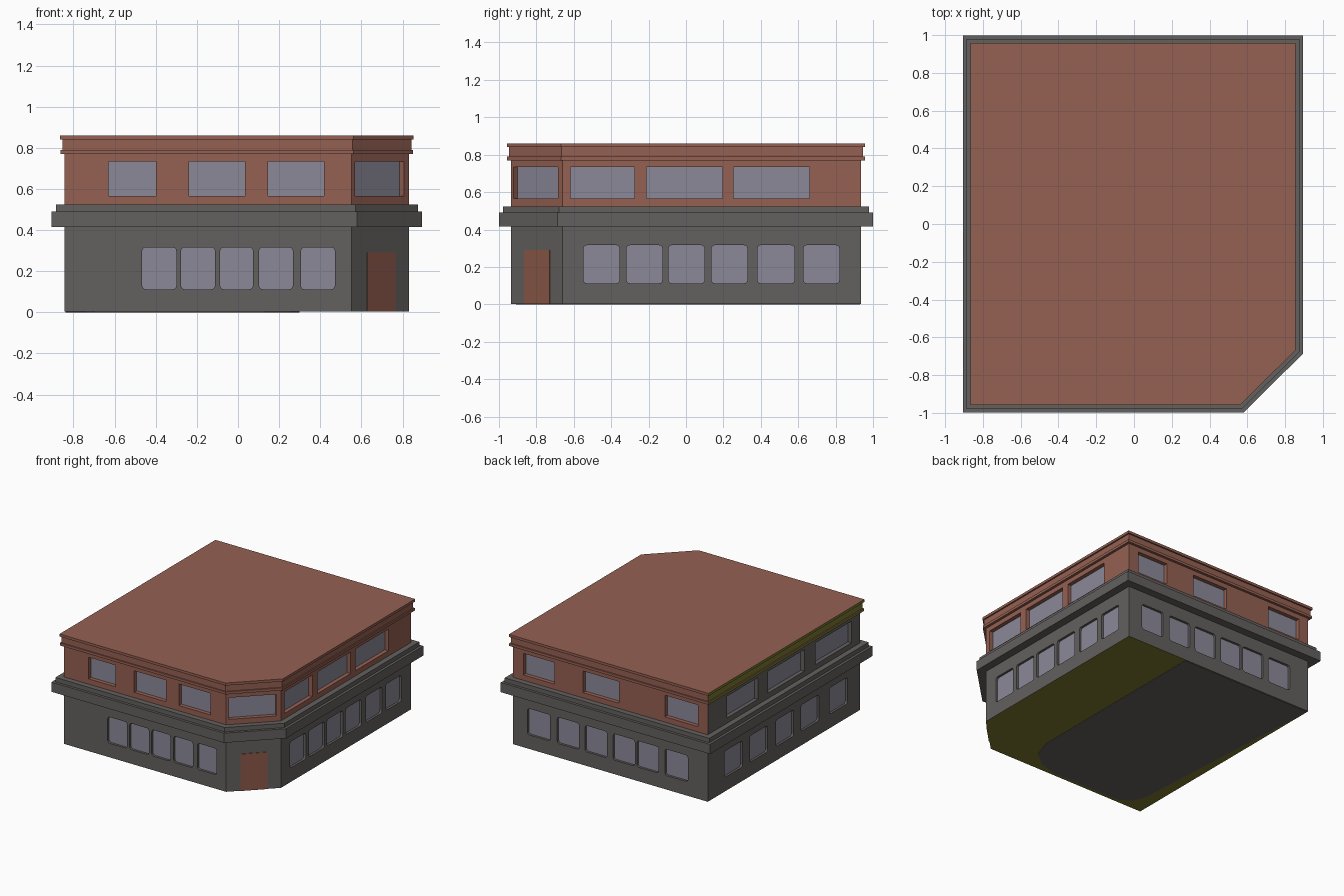
import bpy, bmesh, math
from mathutils import Vector

if "Cube" in bpy.data.objects:
    bpy.data.objects.remove(bpy.data.objects["Cube"])


def material(name, rgb):
    m = bpy.data.materials.new(name)
    m.diffuse_color = (*rgb, 1)
    m.use_nodes = True
    m.node_tree.nodes["Principled BSDF"].inputs["Base Color"].default_value = m.diffuse_color
    return m


BRICK = material("brick_brown", (0.30, 0.118, 0.085))
STONE = material("stone_grey", (0.125, 0.12, 0.113))
GLASS = material("window_glass", (0.26, 0.25, 0.315))
DOOR = material("door_brown", (0.27, 0.10, 0.068))
OLIVE = material("olive", (0.20, 0.19, 0.03))

XL, XR, Y = -0.843, 0.832, 0.936      # wall planes
CX, CY = 0.553, -0.66                 # ends of the cut corner


def ring(e):
    """Building footprint pushed outward by e."""
    k = e * math.tan(math.pi / 8)
    return [(XL - e, Y + e), (XL - e, -Y - e), (CX + k, -Y - e),
            (XR + e, CY - k), (XR + e, Y + e)]


def finish(bm, name, mats):
    bmesh.ops.recalc_face_normals(bm, faces=bm.faces)
    me = bpy.data.meshes.new(name)
    bm.to_mesh(me)
    bm.free()
    for m in mats:
        me.materials.append(m)
    ob = bpy.data.objects.new(name, me)
    bpy.context.collection.objects.link(ob)
    return ob


def loft(name, profile, *mats):
    """Sweep an (offset, height) profile round the footprint, capped."""
    bm = bmesh.new()
    rows = [[bm.verts.new((x, y, z)) for x, y in ring(e)] for e, z in profile]
    for a, b in zip(rows, rows[1:]):
        for i in range(5):
            j = (i + 1) % 5
            bm.faces.new((a[i], a[j], b[j], b[i]))
    bm.faces.new(rows[0])
    bm.faces.new(rows[-1])
    return finish(bm, name, mats)


def rounded(u0, u1, z0, z1, r):
    """Rectangle outline with rounded corners."""
    if r == 0:
        return [(u0, z0), (u1, z0), (u1, z1), (u0, z1)]
    pts = []
    for n, (u, z) in enumerate([(u1 - r, z1 - r), (u0 + r, z1 - r),
                                (u0 + r, z0 + r), (u1 - r, z0 + r)]):
        for s in range(4):
            a = math.pi / 2 * (n + s / 3)
            pts.append((u + r * math.cos(a), z + r * math.sin(a)))
    return pts


# wall frames: origin, direction along the wall, outward direction
H = math.sqrt(0.5)
FRAMES = {
    "front": ((0, -Y, 0), (1, 0, 0), (0, -1, 0)),
    "back": ((0, Y, 0), (1, 0, 0), (0, 1, 0)),
    "right": ((XR, 0, 0), (0, 1, 0), (1, 0, 0)),
    "left": ((XL, 0, 0), (0, 1, 0), (-1, 0, 0)),
    "corner": (((CX + XR) / 2, (CY - Y) / 2, 0), (H, H, 0), (H, -H, 0)),
}


def slab(bm, side, outline, d0, d1):
    """Extruded outline on a wall between two depths."""
    o, t, n = (Vector(v) for v in FRAMES[side])
    up = Vector((0, 0, 1))
    a, b = ([bm.verts.new(o + t * u + up * z + n * d) for u, z in outline]
            for d in (d0, d1))
    bm.faces.new(a)
    bm.faces.new(b)
    for i in range(len(a)):
        j = (i + 1) % len(a)
        bm.faces.new((a[i], a[j], b[j], b[i]))


def windows(wall, prefix, spans, z0, z1, r, depth):
    """Cut recesses in a wall and set a glass pane in each."""
    cut = bmesh.new()
    for side, pairs in spans.items():
        glass = bmesh.new()
        for u0, u1 in pairs:
            shape = rounded(u0, u1, z0, z1, r)
            slab(cut, side, shape, 0.02, -depth)
            slab(glass, side, shape, -depth + 0.004, -depth - 0.003)
        finish(glass, f"{prefix}_{side}_windows", [GLASS])
    cutter = finish(cut, prefix + "_cutter", [])
    cutter.hide_render = True
    mod = wall.modifiers.new("recesses", "BOOLEAN")
    mod.operation, mod.solver, mod.object = "DIFFERENCE", "EXACT", cutter
    dg = bpy.context.evaluated_depsgraph_get()
    me = bpy.data.meshes.new_from_object(wall.evaluated_get(dg))
    wall.modifiers.clear()
    wall.data = me
    bpy.data.objects.remove(cutter)


# ground floor: grey walls with an olive underside
lower = loft("lower_walls", [(0, 0.003), (0, 0.45)], STONE, OLIVE)
windows(lower, "lower", {
    "front": [(-0.466, -0.30), (-0.277, -0.112), (-0.087, 0.073),
              (0.102, 0.267), (0.306, 0.471)],
    "right": [(-0.548, -0.355), (-0.318, -0.126), (-0.094, 0.10),
              (0.136, 0.329), (0.382, 0.58), (0.628, 0.82)],
    "back": [(-0.671, -0.474), (-0.42, -0.233), (-0.215, -0.028),
             (0.024, 0.213), (0.264, 0.453), (0.513, 0.71)],
    "left": [(0.51, 0.73), (0.20, 0.42), (-0.12, 0.10),
             (-0.43, -0.21), (-0.78, -0.56)],
}, 0.112, 0.316, 0.018, 0.022)
for p in lower.data.polygons:
    p.material_index = 1 if p.normal.z < -0.9 and p.center.z < 0.05 else 0

# ledge between the floors
loft("ledge", [(0, 0.415), (0.063, 0.415), (0.063, 0.49), (0.043, 0.49),
               (0.043, 0.524), (0, 0.524)], STONE)

# upper floor: brick, with a grey left side
upper = loft("upper_walls", [(0, 0.50), (0, 0.785)], BRICK, STONE)
windows(upper, "upper", {
    "front": [(-0.63, -0.398), (-0.238, 0.034), (0.146, 0.417)],
    "right": [(-0.617, -0.275), (-0.21, 0.195), (0.254, 0.66)],
    "back": [(-0.757, -0.473), (-0.08, 0.23), (0.478, 0.744)],
    "left": [(0.32, 0.70), (-0.25, 0.195), (-0.83, -0.385)],
    "corner": [(-0.175, 0.162)],
}, 0.565, 0.733, 0, 0.035)
for p in upper.data.polygons:
    c = p.center
    p.material_index = 1 if c.x < -0.78 and abs(c.y) < 0.93 else 0

# cornice and roof, olive on the left side
top = loft("cornice_and_roof", [(0, 0.77), (0.02, 0.77), (0.02, 0.79),
           (0.011, 0.79), (0.011, 0.84), (0.022, 0.84), (0.022, 0.86)],
           BRICK, OLIVE)
for p in top.data.polygons:
    p.material_index = 1 if p.normal.x < -0.9 else 0

# corner door
bm = bmesh.new()
slab(bm, "corner", rounded(-0.093, 0.10, 0.003, 0.29, 0), -0.003, 0.004)
finish(bm, "corner_door", [DOOR])

# grey patch on the underside, rounded towards the front
bm = bmesh.new()
outline = [(-0.838, 0.93), (0.30, 0.93), (0.30, -0.62), (0.25, -0.77),
           (0.13, -0.87), (-0.02, -0.91), (-0.60, -0.91), (-0.70, -0.85),
           (-0.74, -0.75)]
face = bm.faces.new([bm.verts.new((x, y, 0)) for x, y in outline])
new = bmesh.ops.extrude_face_region(bm, geom=[face])["geom"]
for v in new:
    if isinstance(v, bmesh.types.BMVert):
        v.co.z = 0.004
if not face.is_valid or len(bm.faces) == len(outline) + 1:
    bm.faces.new([v for v in bm.verts if v.co.z == 0][:len(outline)])
finish(bm, "floor_patch", [STONE])
